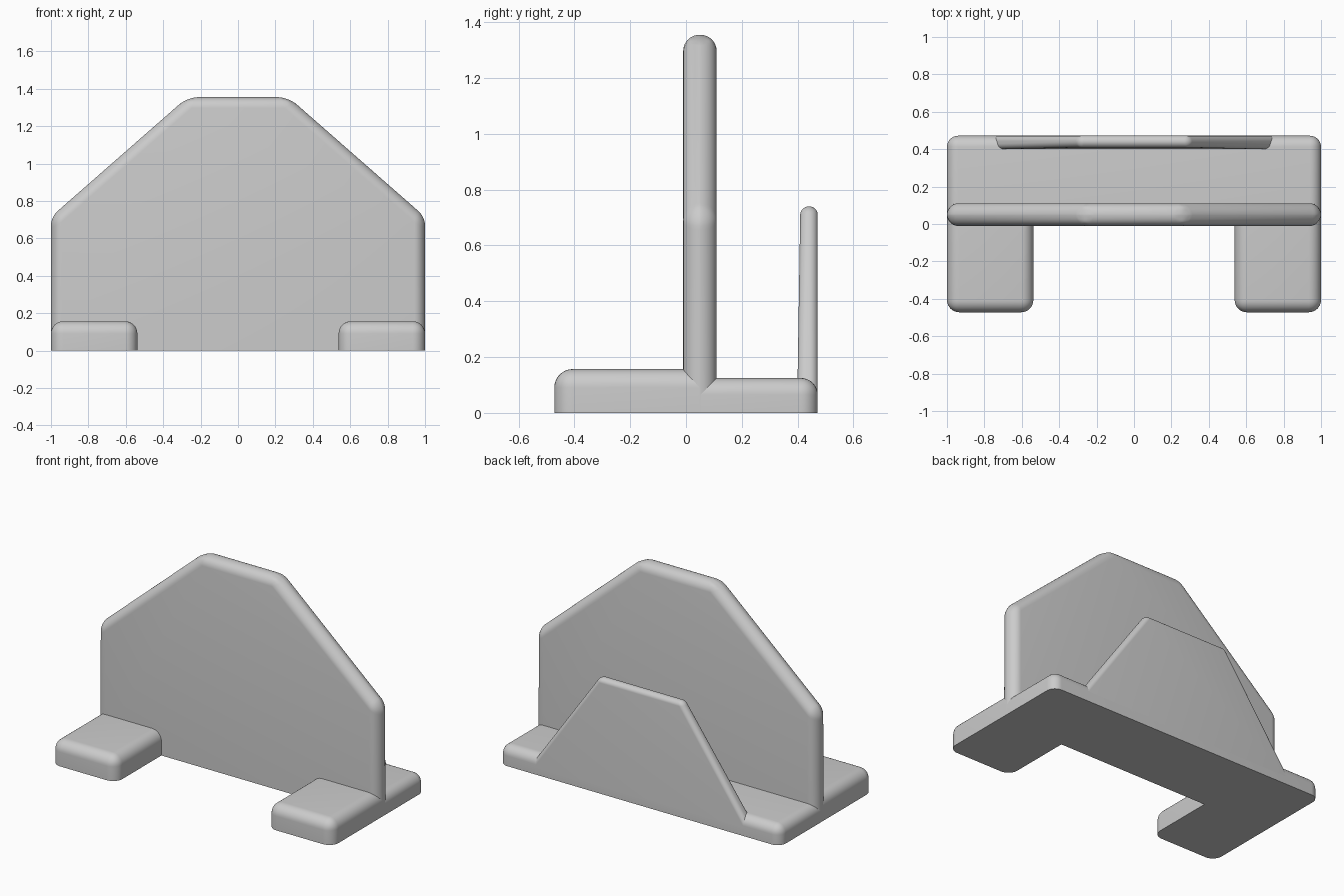
import bpy
import bmesh

cube = bpy.data.objects.get("Cube")
if cube:
    bpy.data.objects.remove(cube, do_unlink=True)

grey = bpy.data.materials.new("plain grey")
grey.use_nodes = True
colour = (0.6, 0.6, 0.6, 1)
grey.diffuse_color = colour
grey.node_tree.nodes["Principled BSDF"].inputs["Base Color"].default_value = colour


def rounded_slab(name, outline, front, back, radius, floor=0.0, flat_y=None, lean=0.0):
    """Extrude an x-z outline along y and round its edges, except those
    around the floor face and around the joining face at y = flat_y."""
    bm = bmesh.new()
    front_ring = [bm.verts.new((x, front + lean * z, z)) for x, z in outline]
    back_ring = [bm.verts.new((x, back, z)) for x, z in outline]
    bm.faces.new(front_ring)
    bm.faces.new(back_ring[::-1])
    for i in range(len(outline)):
        j = (i + 1) % len(outline)
        bm.faces.new((front_ring[j], front_ring[i], back_ring[i], back_ring[j]))
    bmesh.ops.recalc_face_normals(bm, faces=bm.faces)

    def is_flat(edge):
        on_floor = all(abs(v.co.z - floor) < 1e-4 for v in edge.verts)
        on_join = flat_y is not None and all(abs(v.co.y - flat_y) < 1e-4 for v in edge.verts)
        return on_floor or on_join

    bmesh.ops.bevel(bm, geom=[e for e in bm.edges if not is_flat(e)], offset=radius,
                    offset_type='OFFSET', segments=8, profile=0.5,
                    affect='EDGES', clamp_overlap=True)
    mesh = bpy.data.meshes.new(name)
    bm.to_mesh(mesh)
    bm.free()
    mesh.materials.append(grey)
    obj = bpy.data.objects.new(name, mesh)
    bpy.context.collection.objects.link(obj)
    bpy.ops.object.select_all(action='DESELECT')
    obj.select_set(True)
    bpy.context.view_layer.objects.active = obj
    bpy.ops.object.shade_smooth_by_angle(angle=0.52)
    return obj


def symmetric(half):
    """Close an outline from its +x half, listed bottom to top."""
    return half + [(-x, z) for x, z in reversed(half)]


def box(x0, x1, z0, z1):
    return [(x0, z0), (x1, z0), (x1, z1), (x0, z1)]


JOIN = 0.05  # depth at which base and feet meet inside the panel

# Tall main panel with sloped shoulders and a full-round rim
rounded_slab("main_panel", symmetric([(1, 0), (1, 0.715), (0.27, 1.355)]),
             -0.01, 0.11, 0.058)

# Base slab behind the panel
rounded_slab("rear_base", box(-1, 1, 0, 0.125), JOIN, 0.472, 0.06, flat_y=JOIN)

# Two front feet
for name, side in (("left_foot", 1), ("right_foot", -1)):
    x0, x1 = sorted((side * 0.538, side))
    rounded_slab(name, box(x0, x1, 0, 0.157), -0.472, JOIN, 0.066, flat_y=JOIN)

# Low rear plate, slightly thicker towards its foot
rounded_slab("rear_plate", symmetric([(0.78, 0.05), (0.295, 0.74)]),
             0.398, 0.472, 0.028, floor=0.05, lean=0.016)
